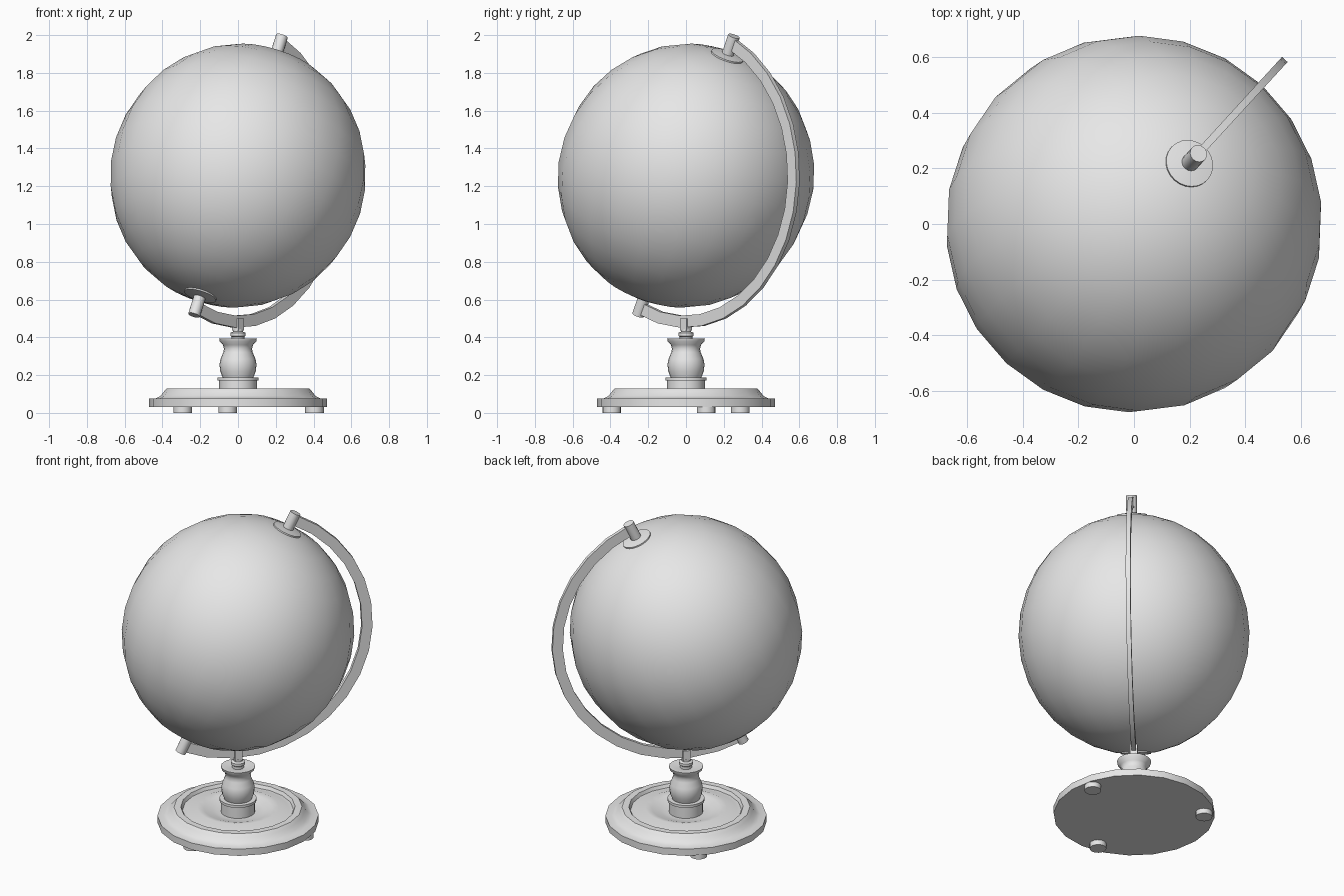
import bpy, bmesh, math
from mathutils import Matrix, Vector

cube = bpy.data.objects.get("Cube")
if cube:
    bpy.data.objects.remove(cube, do_unlink=True)

GREY = (0.8, 0.8, 0.8, 1.0)
grey = bpy.data.materials.new("plain_grey")
grey.use_nodes = True
grey.diffuse_color = GREY
for node in grey.node_tree.nodes:
    if node.type == 'BSDF_PRINCIPLED':
        node.inputs["Base Color"].default_value = GREY

CENTRE = Vector((0, 0, 1.256))      # middle of the globe
TILT, TURN = math.radians(25), math.radians(47.5)
turned = Matrix.Rotation(TURN, 4, 'Z')
axis = Matrix.Translation(CENTRE) @ turned @ Matrix.Rotation(TILT, 4, 'Y')


def finish(name, bm, matrix=Matrix(), angle=35):
    """Turn a bmesh into a shaded, coloured object."""
    bmesh.ops.remove_doubles(bm, verts=bm.verts, dist=1e-5)
    bmesh.ops.recalc_face_normals(bm, faces=bm.faces)
    mesh = bpy.data.meshes.new(name)
    bm.to_mesh(mesh)
    bm.free()
    mesh.materials.append(grey)
    obj = bpy.data.objects.new(name, mesh)
    obj.matrix_world = matrix
    bpy.context.collection.objects.link(obj)
    bpy.ops.object.select_all(action='DESELECT')
    obj.select_set(True)
    bpy.context.view_layer.objects.active = obj
    bpy.ops.object.shade_smooth_by_angle(angle=math.radians(angle))
    return obj


def lathe(name, profile, sides, matrix=Matrix()):
    """Spin a (radius, height) outline round the local z axis."""
    bm = bmesh.new()
    verts = [bm.verts.new((r, 0, z)) for r, z in profile]
    edges = [bm.edges.new(pair) for pair in zip(verts, verts[1:])]
    bmesh.ops.spin(bm, geom=verts + edges, cent=(0, 0, 0), axis=(0, 0, 1),
                   angle=math.tau, steps=sides)
    return finish(name, bm, matrix)


def rod(name, radius, low, high, sides, matrix=Matrix()):
    return lathe(name, [(0, low), (radius, low), (radius, high), (0, high)],
                 sides, matrix)


# Globe, slightly longer along its tilted axis
bm = bmesh.new()
bmesh.ops.create_uvsphere(bm, u_segments=24, v_segments=16, radius=0.677)
bmesh.ops.scale(bm, vec=(1, 1, 1.04), verts=bm.verts)
finish("globe", bm, axis, 60)

# Pole caps and pivot pins at both ends of the axis
for end, flip in (("top", 0), ("bottom", math.pi)):
    place = axis @ Matrix.Rotation(flip, 4, 'X')
    lathe(end + "_pole_cap", [(0, 0.69), (0.088, 0.69), (0.088, 0.703),
                              (0.03, 0.712), (0, 0.712)], 24, place)
    rod(end + "_pivot_pin", 0.032, 0.7, 0.815, 16, place)

# Half-ring arm carrying the globe
bm = bmesh.new()
INNER, OUTER, HALF, STEPS = 0.742, 0.805, 0.0135, 16
rings = []
for i in range(STEPS + 1):
    a = TILT + math.pi * i / STEPS
    rings.append([bm.verts.new((r * math.sin(a), y, r * math.cos(a)))
                  for r, y in ((INNER, -HALF), (OUTER, -HALF),
                               (OUTER, HALF), (INNER, HALF))])
for a, b in zip(rings, rings[1:]):
    for k in range(4):
        n = (k + 1) % 4
        bm.faces.new((a[k], a[n], b[n], b[k]))
bm.faces.new(rings[0])
bm.faces.new(rings[-1])
finish("half_ring_arm", bm, Matrix.Translation(CENTRE) @ turned, 25)

# Bracket gripping the arm
bm = bmesh.new()
bmesh.ops.create_cube(bm, size=1)
bmesh.ops.scale(bm, vec=(0.045, 0.045, 0.065), verts=bm.verts)
finish("arm_bracket", bm, Matrix.Translation((0, 0, 0.468)) @ turned)

# Turned column
lathe("column", [
    (0, 0.09), (0.1, 0.09), (0.1, 0.172), (0.109, 0.172), (0.109, 0.188),
    (0.082, 0.188), (0.094, 0.22), (0.098, 0.255), (0.093, 0.285),
    (0.078, 0.32), (0.074, 0.34), (0.08, 0.36), (0.097, 0.378),
    (0.1, 0.394), (0.085, 0.394), (0.034, 0.385), (0.034, 0.402),
    (0.041, 0.408), (0.041, 0.424), (0.026, 0.43), (0.026, 0.445),
    (0, 0.445)], 20)

# Moulded round base with a groove and a dished middle
lathe("base", [
    (0, 0.032), (0.472, 0.032), (0.472, 0.075), (0.435, 0.077),
    (0.41, 0.09), (0.392, 0.113), (0.375, 0.13), (0.335, 0.13),
    (0.325, 0.11), (0.3, 0.11), (0.24, 0.13), (0.2, 0.122),
    (0.15, 0.105), (0.11, 0.1), (0, 0.1)], 20)

# Three feet
for i, (x, y) in enumerate(((0.405, 0.107), (-0.293, 0.288), (-0.055, -0.393))):
    rod(f"foot_{i + 1}", 0.049, 0, 0.034, 16, Matrix.Translation((x, y, 0)))
